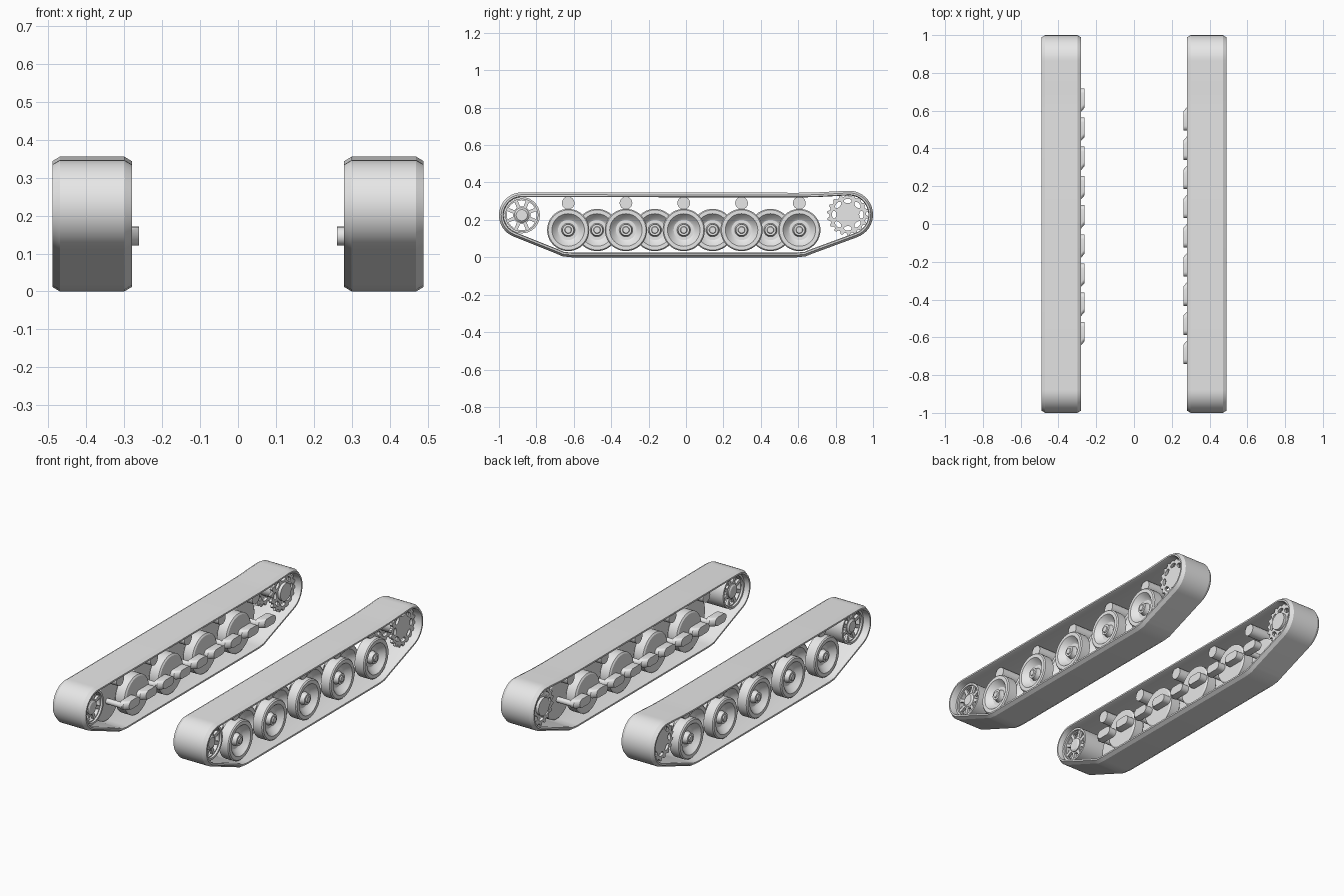
import bpy, bmesh
from math import sin, cos, pi, radians
from mathutils import Matrix, Vector

cube = bpy.data.objects.get("Cube")
if cube:
    bpy.data.objects.remove(cube)

steel = bpy.data.materials.new("light_grey")
steel.use_nodes = True
steel.diffuse_color = (0.8, 0.8, 0.8, 1)
steel.node_tree.nodes["Principled BSDF"].inputs["Base Color"].default_value = (0.8, 0.8, 0.8, 1)

parts = []
SIDES = {"left": 1, "right": -1}
WHEEL_Z = 0.146
WHEEL_Y = [-0.63 + 0.1545 * i for i in range(9)]


def add(name, bm):
    """Turn a bmesh into a finished object."""
    bmesh.ops.recalc_face_normals(bm, faces=bm.faces)
    mesh = bpy.data.meshes.new(name)
    bm.to_mesh(mesh)
    bm.free()
    mesh.materials.append(steel)
    obj = bpy.data.objects.new(name, mesh)
    bpy.context.collection.objects.link(obj)
    parts.append(obj)


def skin(name, rings, loop=False):
    """Skin closed rings of points, joined end to end or capped."""
    bm = bmesh.new()
    vs = [[bm.verts.new(p) for p in ring] for ring in rings]
    n = len(vs[0])
    for i in range(len(vs) if loop else len(vs) - 1):
        a, b = vs[i], vs[(i + 1) % len(vs)]
        for j in range(n):
            k = (j + 1) % n
            bm.faces.new((a[j], a[k], b[k], b[j]))
    if not loop:
        bm.faces.new(vs[0])
        bm.faces.new(vs[-1])
    add(name, bm)


def lathe(name, side, y, z, profile, loop=False, n=40):
    """Turn an (x, radius) profile around a sideways axle."""
    skin(name, [[(side * x, y + r * cos(2 * pi * k / n), z + r * sin(2 * pi * k / n))
                 for k in range(n)] for x, r in profile], loop)


def plate(name, side, x, y, z, thickness, outlines):
    """Flat upright plate; later outlines are holes in the first."""
    curve = bpy.data.curves.new(name, 'CURVE')
    curve.dimensions = '2D'
    curve.fill_mode = 'BOTH'
    curve.extrude = thickness / 2
    for pts in outlines:
        sp = curve.splines.new('POLY')
        sp.points.add(len(pts) - 1)
        for p, (u, v) in zip(sp.points, pts):
            p.co = (u, v, 0, 1)
        sp.use_cyclic_u = True
    tmp = bpy.data.objects.new(name + "_tmp", curve)
    bpy.context.collection.objects.link(tmp)
    dg = bpy.context.evaluated_depsgraph_get()
    mesh = bpy.data.meshes.new_from_object(tmp.evaluated_get(dg))
    bm = bmesh.new()
    bm.from_mesh(mesh)
    bpy.data.objects.remove(tmp)
    bpy.data.meshes.remove(mesh)
    bmesh.ops.remove_doubles(bm, verts=bm.verts, dist=1e-5)
    bm.transform(Matrix(((0, 0, 1, side * x), (1, 0, 0, y), (0, 1, 0, z), (0, 0, 0, 1))))
    add(name, bm)


def polar(r, a):
    return (r * cos(a), r * sin(a))


def arc(cy, cz, r, a0, a1, n):
    angles = [radians(a0 + (a1 - a0) * i / n) for i in range(n + 1)]
    return [(cy + r * cos(a), cz + r * sin(a)) for a in angles]


def belt(side, name):
    path = arc(-0.878, 0.225, 0.122, 90, 248, 18)
    path += [(-0.69, 0.018), (-0.66, 0.005), (-0.61, 0), (0.59, 0), (0.64, 0.005), (0.68, 0.021)]
    path += arc(0.872, 0.228, 0.128, -70, 94, 18)
    path += [(0.7, 0.347), (0.6, 0.345)]
    section = [(0.28, 0.012), (0.30, 0), (0.47, 0), (0.49, 0.012),
               (0.49, 0.021), (0.48, 0.025), (0.29, 0.025), (0.28, 0.021)]
    rings = []
    for i, p in enumerate(path):
        p = Vector(p)
        t0 = (p - Vector(path[i - 1])).normalized()
        t1 = (Vector(path[(i + 1) % len(path)]) - p).normalized()
        t = (t0 + t1).normalized()
        inward = Vector((-t.y, t.x))
        rings.append([(side * x, *(p + inward * d)) for x, d in section])
    skin(name, rings, True)


def arm(side, name, wheel_y):
    """Capsule shaped swing arm whose inner face slopes at the wheel end."""
    def ring(x, near, r):
        pts = arc(near, 0, r, -90, 90, 8) + arc(0.085, 0, r, 90, 270, 8)
        half = [(near - r * cos(radians(a)), r * sin(radians(a))) for a in range(-90, 91, 18)]
        far = [(0.087 + r * cos(radians(a)), r * sin(radians(a))) for a in range(90, -91, -18)]
        return [(side * x, wheel_y - side * u, WHEEL_Z + v) for u, v in half + far]
    skin(name, [ring(0.306, 0.01, 0.025), ring(0.283, 0.01, 0.025), ring(0.261, 0.035, 0.025)])


# Dished road wheel: (depth from flat back, radius)
wheel_profile = [(0, 0.104), (0.006, 0.113), (0.062, 0.113), (0.068, 0.107), (0.068, 0.087),
                 (0.06, 0.08), (0.04, 0.064), (0.034, 0.054), (0.034, 0.036),
                 (0.042, 0.032), (0.060, 0.030), (0.060, 0.019), (0.066, 0.016)]

# Toothed sprocket outline and its oval holes
TEETH = 18
gear = [polar(r, 2 * pi * (i + f) / TEETH) for i in range(TEETH)
        for f, r in ((0, 0.098), (0.3, 0.098), (0.5, 0.111), (0.75, 0.111))]
gear_holes = []
for i in range(8):
    turn = Matrix.Rotation(2 * pi * i / 8, 2)
    gear_holes.append([tuple(turn @ Vector((0.073 + 0.012 * cos(a), 0.021 * sin(a))))
                       for a in [2 * pi * k / 14 for k in range(14)]])

# Spoked idler face
spoke_rim = arc(0, 0, 0.09, 0, 351, 39)
windows = [arc(0, 0, 0.08, a - 16, a + 16, 6) + arc(0, 0, 0.047, a + 11, a - 11, 4)
           for a in range(0, 360, 45)]

for label, s in SIDES.items():
    belt(s, f"{label}_track_belt")

    # Interleaved road wheels, axles, swing arms and return rollers
    for i, y in enumerate(WHEEL_Y):
        outer = i % 2 == 0
        back = 0.393 if outer else 0.308
        row = "outer" if outer else "inner"
        lathe(f"{label}_{row}_road_wheel_{i}", s, y, WHEEL_Z,
              [(back + d, r) for d, r in wheel_profile])
        arm(s, f"{label}_swing_arm_{i}", y)
        if outer:
            lathe(f"{label}_axle_{i}", s, y, WHEEL_Z, [(0.29, 0.016), (0.40, 0.016)], n=16)
            lathe(f"{label}_return_roller_{i}", s, y, 0.29,
                  [(0.31, 0.034), (0.43, 0.034)], n=24)

    # Drive sprocket: two toothed plates on a drum
    for x, where in ((0.325, "inner"), (0.44, "outer")):
        plate(f"{label}_{where}_sprocket", s, x, 0.865, 0.228, 0.016, [gear] + gear_holes)
    lathe(f"{label}_sprocket_drum", s, 0.865, 0.228, [(0.30, 0.05), (0.435, 0.05)])

    # Idler: rim tube, spoked faces and hub
    lathe(f"{label}_idler_rim", s, -0.878, 0.225,
          [(0.31, 0.086), (0.31, 0.097), (0.45, 0.097), (0.45, 0.086)], True)
    for x, where in ((0.33, "inner"), (0.43, "outer")):
        plate(f"{label}_{where}_idler_spokes", s, x, -0.878, 0.225, 0.016, [spoke_rim] + windows)
    lathe(f"{label}_idler_hub", s, -0.878, 0.225,
          [(0.31, 0.03), (0.316, 0.04), (0.44, 0.04), (0.448, 0.03)], n=24)

# Smooth the round surfaces and keep hard edges
bpy.ops.object.select_all(action='DESELECT')
for obj in parts:
    obj.select_set(True)
bpy.context.view_layer.objects.active = parts[0]
bpy.ops.object.shade_smooth_by_angle(angle=radians(30))
